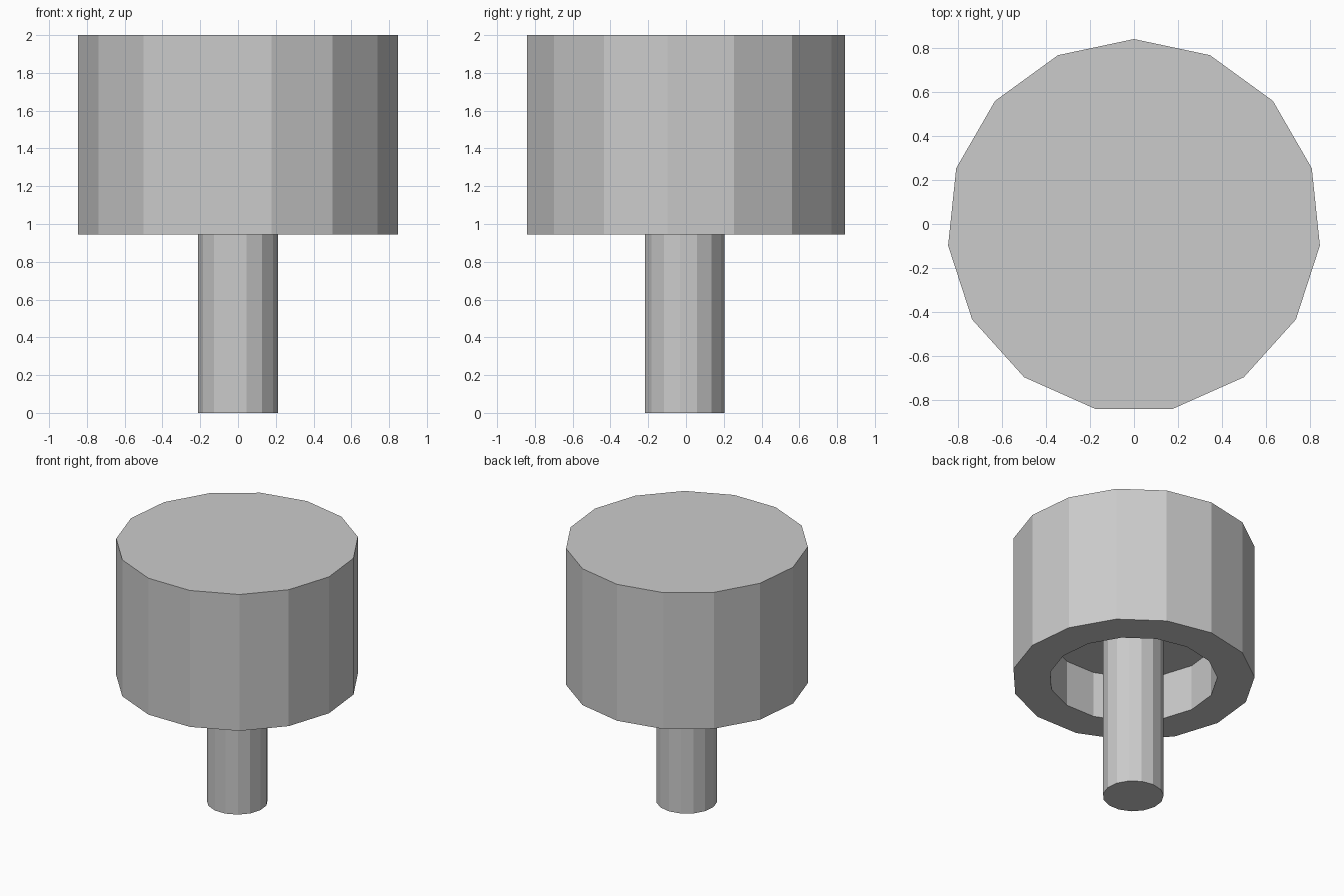
import bpy, bmesh, math

if "Cube" in bpy.data.objects:
    bpy.data.objects.remove(bpy.data.objects["Cube"])

SIDES = 15
CENTRE_Y = -0.009  # odd-sided shape: shifted so its bounds are centred


def lathe(name, profile):
    """Turn a closed (radius, z) profile into a faceted solid, one corner facing +y."""
    bm = bmesh.new()
    rings = []
    for r, z in profile:
        if r == 0:
            rings.append(None)
            continue
        ring = []
        for i in range(SIDES):
            a = math.pi / 2 + 2 * math.pi * i / SIDES
            ring.append(bm.verts.new((r * math.cos(a), r * math.sin(a), z)))
        rings.append(ring)
    for a, b in zip(rings, rings[1:]):
        if a is None or b is None:
            bm.faces.new(a or b)  # flat cap
            continue
        for i in range(SIDES):
            j = (i + 1) % SIDES
            bm.faces.new((a[i], a[j], b[j], b[i]))
    bmesh.ops.recalc_face_normals(bm, faces=bm.faces)
    mesh = bpy.data.meshes.new(name)
    bm.to_mesh(mesh)
    bm.free()
    obj = bpy.data.objects.new(name, mesh)
    obj.location.y = CENTRE_Y
    bpy.context.collection.objects.link(obj)
    return obj


# Wide head with a round recess in its underside
lathe("head", [(0, 1.30), (0.59, 1.30), (0.59, 0.945), (0.852, 0.945),
               (0.852, 2.0), (0, 2.0)])

# Stem running up into the recess
lathe("stem", [(0, 0), (0.214, 0), (0.214, 1.30), (0, 1.30)])
